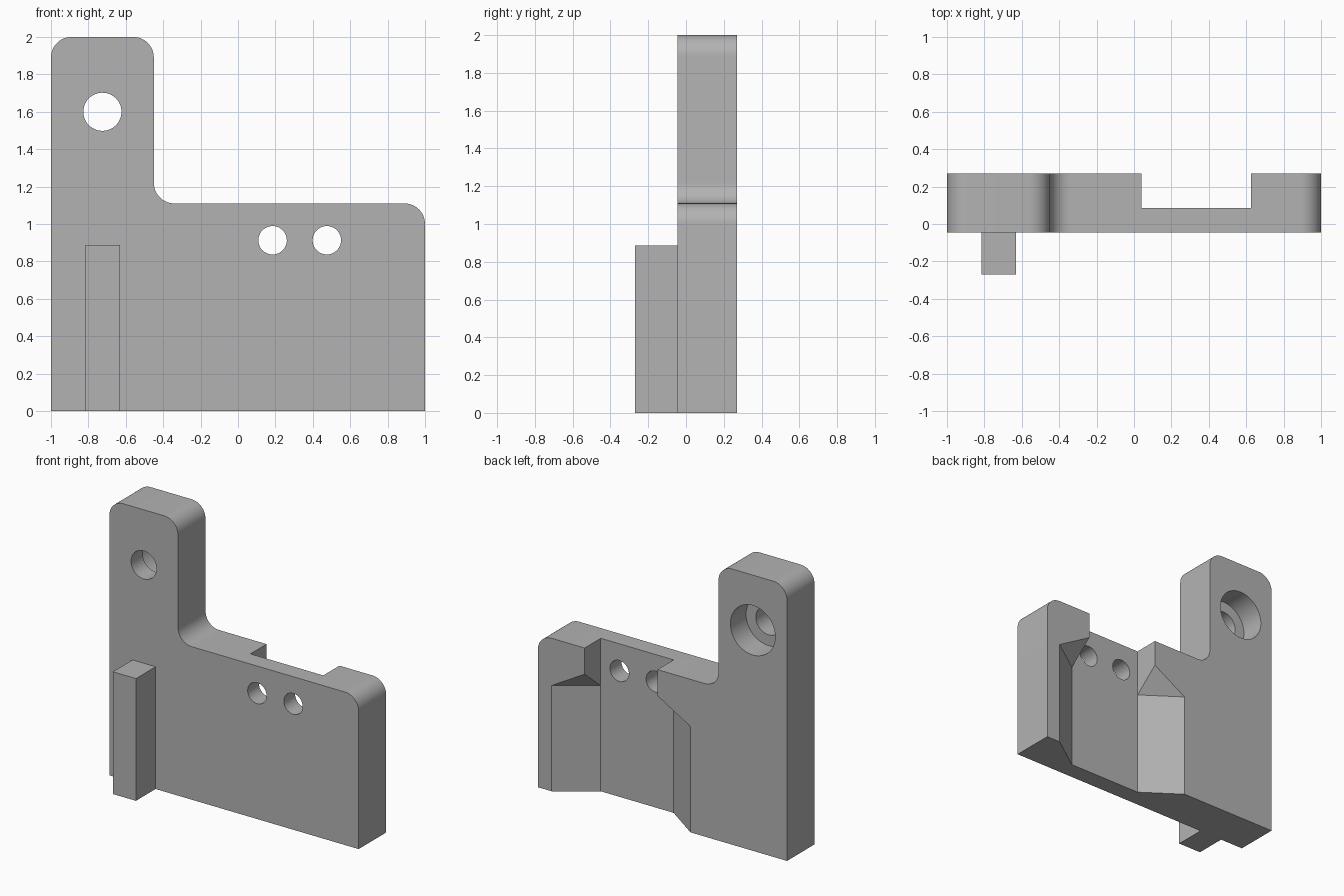
import bpy, bmesh, math
from mathutils import Vector

if "Cube" in bpy.data.objects:
    bpy.data.objects.remove(bpy.data.objects["Cube"])

FRONT, BACK, FLOOR = -0.045, 0.27, 0.085   # plate faces and channel floor (y)

grey = bpy.data.materials.new("plain grey")
grey.diffuse_color = (0.45, 0.45, 0.45, 1)
grey.use_nodes = True
grey.node_tree.nodes["Principled BSDF"].inputs["Base Color"].default_value = grey.diffuse_color


def finish(name, bm):
    bmesh.ops.recalc_face_normals(bm, faces=bm.faces)
    mesh = bpy.data.meshes.new(name)
    bm.to_mesh(mesh)
    bm.free()
    mesh.materials.append(grey)
    obj = bpy.data.objects.new(name, mesh)
    bpy.context.collection.objects.link(obj)
    return obj


def hull(name, points):
    bm = bmesh.new()
    for p in points:
        bm.verts.new(p)
    bmesh.ops.convex_hull(bm, input=bm.verts)
    bmesh.ops.dissolve_limit(bm, angle_limit=0.01, verts=bm.verts, edges=bm.edges)
    return finish(name, bm)


def box(name, x0, x1, y0, y1, z0, z1):
    return hull(name, [(x, y, z) for x in (x0, x1) for y in (y0, y1) for z in (z0, z1)])


def prism(name, outline, y0, y1):
    bm = bmesh.new()
    face = bm.faces.new([bm.verts.new((x, y0, z)) for x, z in outline])
    new = bmesh.ops.extrude_face_region(bm, geom=[face])["geom"]
    verts = [g for g in new if isinstance(g, bmesh.types.BMVert)]
    bmesh.ops.translate(bm, verts=verts, vec=(0, y1 - y0, 0))
    return finish(name, bm)


def arc(cx, cz, r, start, end, n=12):
    return [(cx + r * math.cos(math.radians(start + (end - start) * i / n)),
             cz + r * math.sin(math.radians(start + (end - start) * i / n)))
            for i in range(n + 1)]


def hole(name, x, z, r, y0, y1):
    return prism(name, arc(x, z, r, 0, 360, 48)[:-1], y0, y1)


def cut(target, cutter):
    mod = target.modifiers.new(cutter.name, 'BOOLEAN')
    mod.operation, mod.solver, mod.object = 'DIFFERENCE', 'EXACT', cutter
    bpy.context.view_layer.objects.active = target
    bpy.ops.object.modifier_apply(modifier=mod.name)
    bpy.data.objects.remove(cutter)


# L-shaped plate with rounded corners
R, STEP, POST = 0.11, 1.11, -0.45
outline = [(-1, 0), (1, 0)]
outline += arc(1 - R, STEP - R, R, 0, 90)
outline += arc(POST + R, STEP + R, R, 270, 180)
outline += arc(POST - R, 2 - R, R, 0, 90)
outline += arc(-1 + R, 2 - R, R, 90, 180)
plate = prism("plate", outline, FRONT, BACK)

# Flared lower recess on the back, closed above by sloped corners
points = []
for x, side in ((0.04, -1), (0.625, 1)):
    base = Vector((x, FLOOR, 0.767))
    flare = base + 1.15 * Vector((side * 0.265, BACK - FLOOR, 0))
    peak = base + 1.15 * Vector((0, BACK - FLOOR, 0.153))
    points += [base, flare, peak, (base.x, base.y, -0.1), (flare.x, flare.y, -0.1)]
cut(plate, hull("recess_cutter", points))

# Straight upper channel
cut(plate, box("channel_cutter", 0.04, 0.625, FLOOR, 0.5, 0.6, 1.3))

# Counterbored post hole and two small through holes
cut(plate, hole("counterbore_cutter", -0.725, 1.6, 0.18, 0.09, 0.5))
cut(plate, hole("post_hole_cutter", -0.725, 1.6, 0.102, -0.2, 0.5))
for hx in (0.185, 0.475):
    cut(plate, hole("small_hole_cutter", hx, 0.913, 0.076, -0.2, 0.5))

# Upright rib on the front
box("front_rib", -0.815, -0.63, -0.27, FRONT, 0, 0.887)

# Smooth the rounded surfaces, keep edges sharp
bpy.ops.object.select_all(action='DESELECT')
plate.select_set(True)
bpy.context.view_layer.objects.active = plate
bpy.ops.object.shade_smooth_by_angle(angle=math.radians(20))
